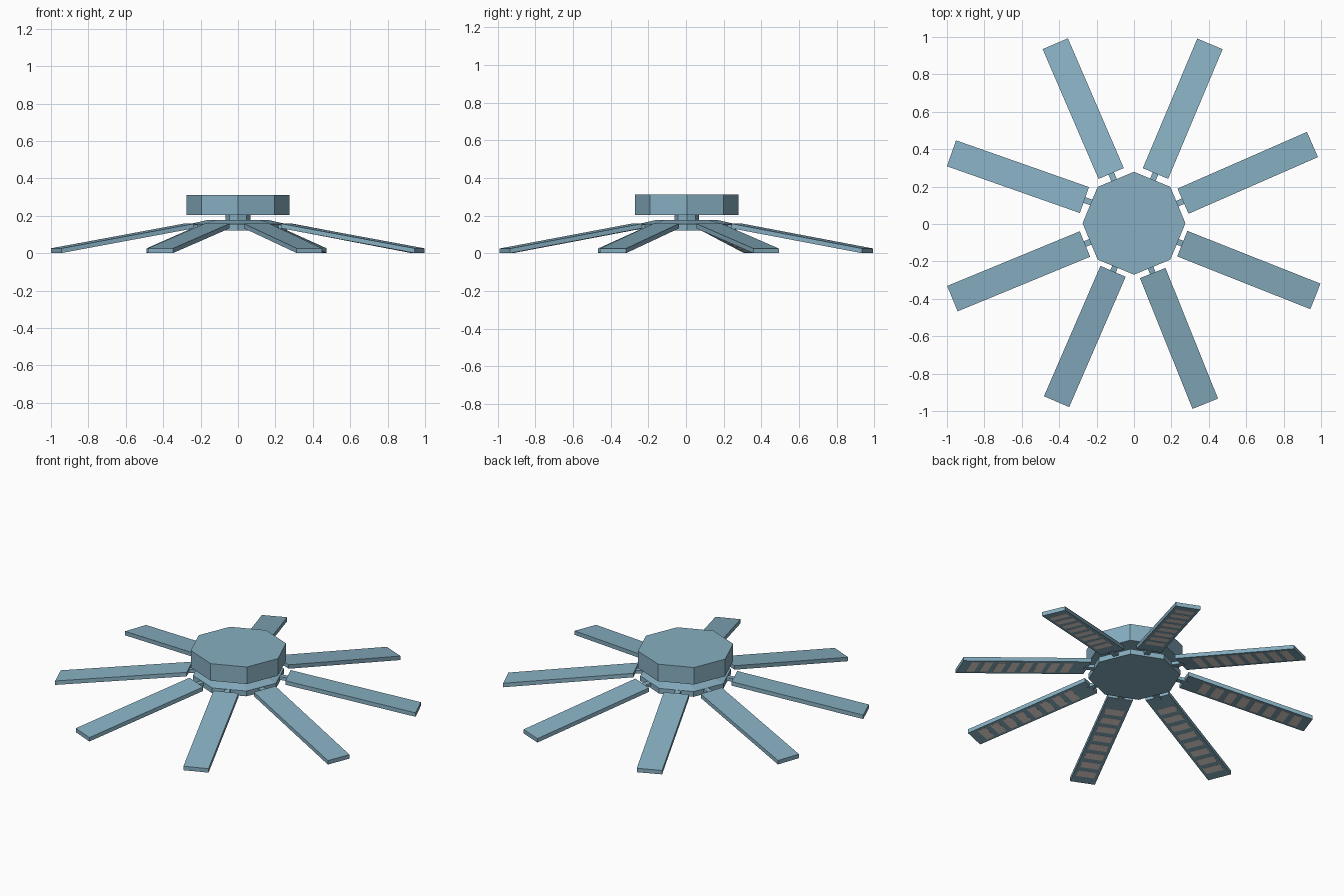
import bpy, bmesh
from math import cos, sin, pi
from mathutils import Vector

if "Cube" in bpy.data.objects:
    bpy.data.objects.remove(bpy.data.objects["Cube"])

CY = 0.004  # hub centre is a touch off the origin


def material(name, rgb):
    m = bpy.data.materials.new(name)
    m.diffuse_color = (*rgb, 1)
    m.use_nodes = True
    m.node_tree.nodes["Principled BSDF"].inputs["Base Color"].default_value = m.diffuse_color
    return m


BLUE = material("slate_blue", (0.243, 0.43, 0.537))
BROWN = material("warm_grey", (0.85, 0.76, 0.71))


def finish(name, bm, mat=BLUE):
    bmesh.ops.recalc_face_normals(bm, faces=bm.faces)
    me = bpy.data.meshes.new(name)
    bm.to_mesh(me)
    bm.free()
    me.materials.append(mat)
    ob = bpy.data.objects.new(name, me)
    bpy.context.collection.objects.link(ob)
    return ob


def octagon_stack(name, rings):
    """Eight-sided solid through (radius, z) rings, capped at both ends."""
    bm = bmesh.new()
    loops = [[bm.verts.new((r * cos(i * pi / 4), CY + r * sin(i * pi / 4), z))
              for i in range(8)] for r, z in rings]
    for a, b in zip(loops, loops[1:]):
        for i in range(8):
            j = (i + 1) % 8
            bm.faces.new((a[i], a[j], b[j], b[i]))
    bm.faces.new(loops[0])
    bm.faces.new(loops[-1])
    return finish(name, bm)


def add_bar(bm, a, b, width, thick):
    """Sloping box with upright ends between two top-centre points."""
    side = (b - a).cross(Vector((0, 0, 1))).normalized() * width / 2
    down = Vector((0, 0, -thick))
    q = [[bm.verts.new(p) for p in (c - side, c + side, c + side + down, c - side + down)]
         for c in (a, b)]
    for i in range(4):
        j = (i + 1) % 4
        bm.faces.new((q[0][i], q[0][j], q[1][j], q[1][i]))
    bm.faces.new(q[0])
    bm.faces.new(q[1])


def bar(name, a, b, width, thick):
    bm = bmesh.new()
    add_bar(bm, a, b, width, thick)
    return finish(name, bm)


# Central hub: cap, neck and bevelled lower plate
octagon_stack("top_hub", [(0.275, 0.205), (0.275, 0.312)])
octagon_stack("neck", [(0.066, 0.165), (0.066, 0.21)])
octagon_stack("lower_hub", [(0.262, 0.122), (0.262, 0.155), (0.16, 0.178)])

# Eight drooping blades, each slightly uneven: inner and outer end centres
blades = [
    ((0.262, 0.122), (0.954, 0.425)), ((0.115, 0.270), (0.406, 0.963)),
    ((-0.122, 0.270), (-0.421, 0.964)), ((-0.265, 0.128), (-0.976, 0.378)),
    ((-0.262, -0.107), (-0.971, -0.399)), ((-0.112, -0.253), (-0.414, -0.950)),
    ((0.100, -0.262), (0.381, -0.961)), ((0.258, -0.105), (0.970, -0.387)),
]
SLATS = 8
for n, (i, o) in enumerate(blades, 1):
    a, b = Vector((*i, 0.158)), Vector((*o, 0.026))
    bar(f"blade_{n}", a, b, 0.147, 0.025)
    # Short bracket joining the blade to the hub
    d = (Vector(o) - Vector(i)).normalized()
    p, q = Vector(i) - d * 0.07, Vector(i) + d * 0.02
    bar(f"bracket_{n}", Vector((*p, 0.156)), Vector((*q, 0.147)), 0.032, 0.02)
    # Paler cross strips flush on the underside
    bm = bmesh.new()
    drop = Vector((0, 0, -0.0245))
    for k in range(SLATS):
        s = 0.13 + 0.84 * k / SLATS
        add_bar(bm, a.lerp(b, s) + drop, a.lerp(b, s + 0.065) + drop, 0.108, 0.0012)
    finish(f"blade_strips_{n}", bm, BROWN)
